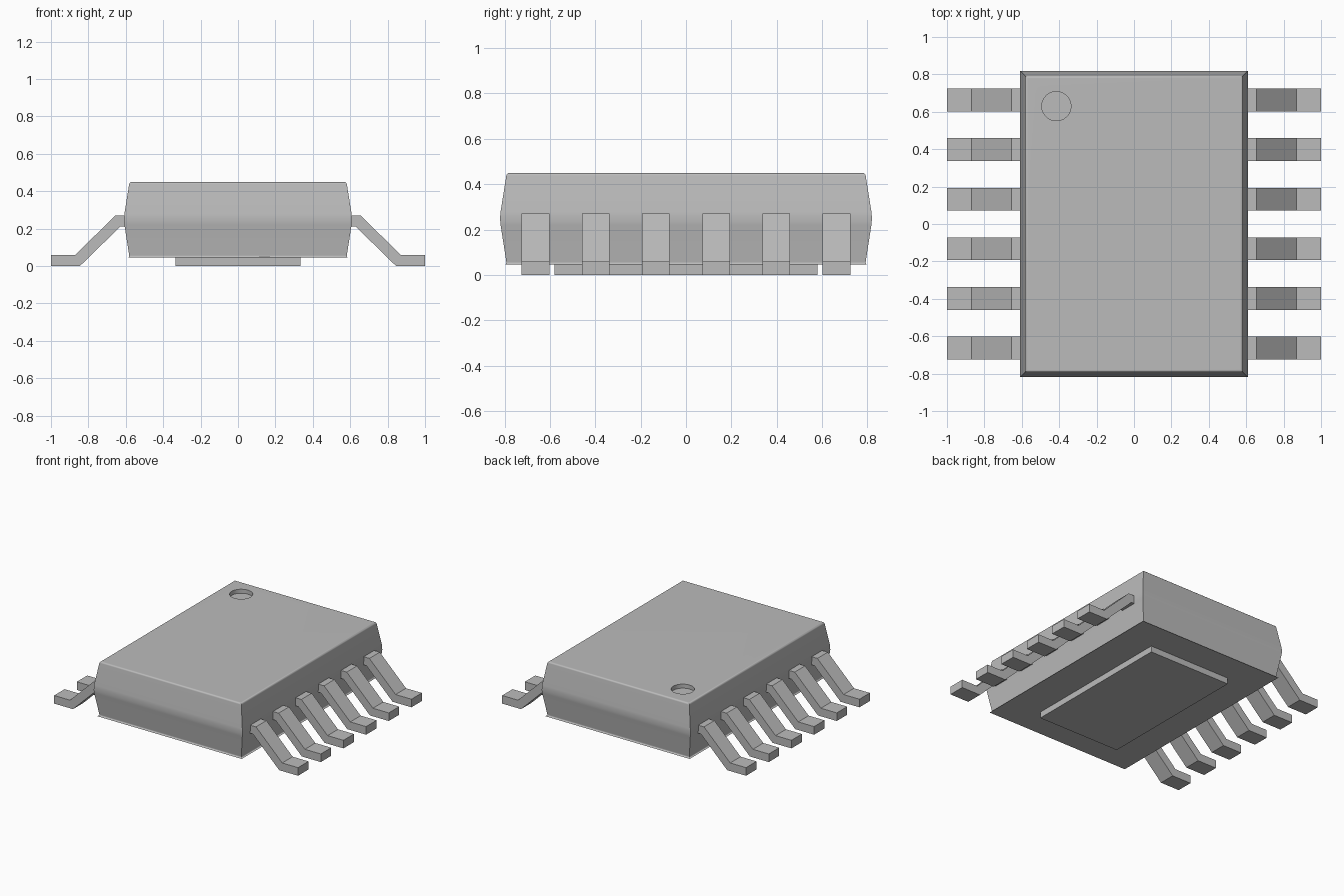
import bpy
import bmesh
from math import radians

cube = bpy.data.objects.get("Cube")
if cube:
    bpy.data.objects.remove(cube, do_unlink=True)

grey = bpy.data.materials.new("plain grey")
grey.use_nodes = True
colour = (0.5, 0.5, 0.5, 1)
grey.diffuse_color = colour
grey.node_tree.nodes["Principled BSDF"].inputs["Base Color"].default_value = colour


def add_object(name, bm):
    bmesh.ops.recalc_face_normals(bm, faces=bm.faces)
    mesh = bpy.data.meshes.new(name)
    bm.to_mesh(mesh)
    bm.free()
    mesh.materials.append(grey)
    obj = bpy.data.objects.new(name, mesh)
    bpy.context.collection.objects.link(obj)
    return obj


def activate(obj):
    bpy.ops.object.select_all(action='DESELECT')
    obj.select_set(True)
    bpy.context.view_layer.objects.active = obj


def bevel_level(bm, z, width):
    """Round the horizontal edges lying at height z."""
    edges = [e for e in bm.edges if all(abs(v.co.z - z) < 1e-4 for v in e.verts)]
    bmesh.ops.bevel(bm, geom=edges, offset=width, segments=3, profile=0.5,
                    affect='EDGES')


# Moulded body: widest at mid height, drafted sides
BOTTOM, MIDDLE, TOP = 0.045, 0.25, 0.45
bm = bmesh.new()
rings = []
for z, inset in ((BOTTOM, 0.032), (MIDDLE, 0), (TOP, 0.032)):
    x, y = 0.612 - inset, 0.822 - inset
    rings.append([bm.verts.new((sx * x, sy * y, z))
                  for sx, sy in ((-1, -1), (1, -1), (1, 1), (-1, 1))])
for low, high in zip(rings, rings[1:]):
    for i in range(4):
        j = (i + 1) % 4
        bm.faces.new((low[i], low[j], high[j], high[i]))
bm.faces.new(rings[0])
bm.faces.new(rings[-1])
bevel_level(bm, MIDDLE, 0.03)
bevel_level(bm, TOP, 0.012)
bevel_level(bm, BOTTOM, 0.012)
body = add_object("body", bm)

# Round marker dimple sunk into the top
bpy.ops.mesh.primitive_cylinder_add(vertices=48, radius=0.078, depth=0.2,
                                    location=(-0.415, 0.63, TOP + 0.07))
cutter = bpy.context.object
cutter.name = "dimple_cutter"
cutter.hide_render = True
cutter.data.materials.append(grey)
cut = body.modifiers.new("dimple", 'BOOLEAN')
cut.operation = 'DIFFERENCE'
cut.solver = 'EXACT'
cut.object = cutter
activate(body)
bpy.ops.object.modifier_apply(modifier=cut.name)
bpy.data.objects.remove(cutter, do_unlink=True)

activate(body)
bpy.ops.object.shade_smooth_by_angle(angle=radians(35))
weighted = body.modifiers.new("even shading", 'WEIGHTED_NORMAL')
weighted.keep_sharp = True

# Thermal pad under the body
bm = bmesh.new()
bmesh.ops.create_cube(bm, size=1)
for v in bm.verts:
    v.co.x *= 0.67
    v.co.y *= 1.16
    v.co.z = 0 if v.co.z < 0 else 0.06
add_object("thermal_pad", bm)

# Bent legs, six on each side
LEG = [(0.56, 0.27), (0.655, 0.27), (0.87, 0.06), (1.0, 0.06),
       (1.0, 0), (0.845, 0), (0.63, 0.21), (0.56, 0.21)]
WIDTH, PITCH = 0.122, 0.2655


def add_leg(name, side, y):
    bm = bmesh.new()
    face = bm.faces.new([bm.verts.new((side * x, y - WIDTH / 2, z)) for x, z in LEG])
    out = bmesh.ops.extrude_face_region(bm, geom=[face])
    for v in out["geom"]:
        if isinstance(v, bmesh.types.BMVert):
            v.co.y += WIDTH
    add_object(name, bm)


for label, side in (("left", 1), ("right", -1)):
    for i in range(6):
        add_leg(f"{label}_leg_{i + 1}", side, (i - 2.5) * PITCH)
